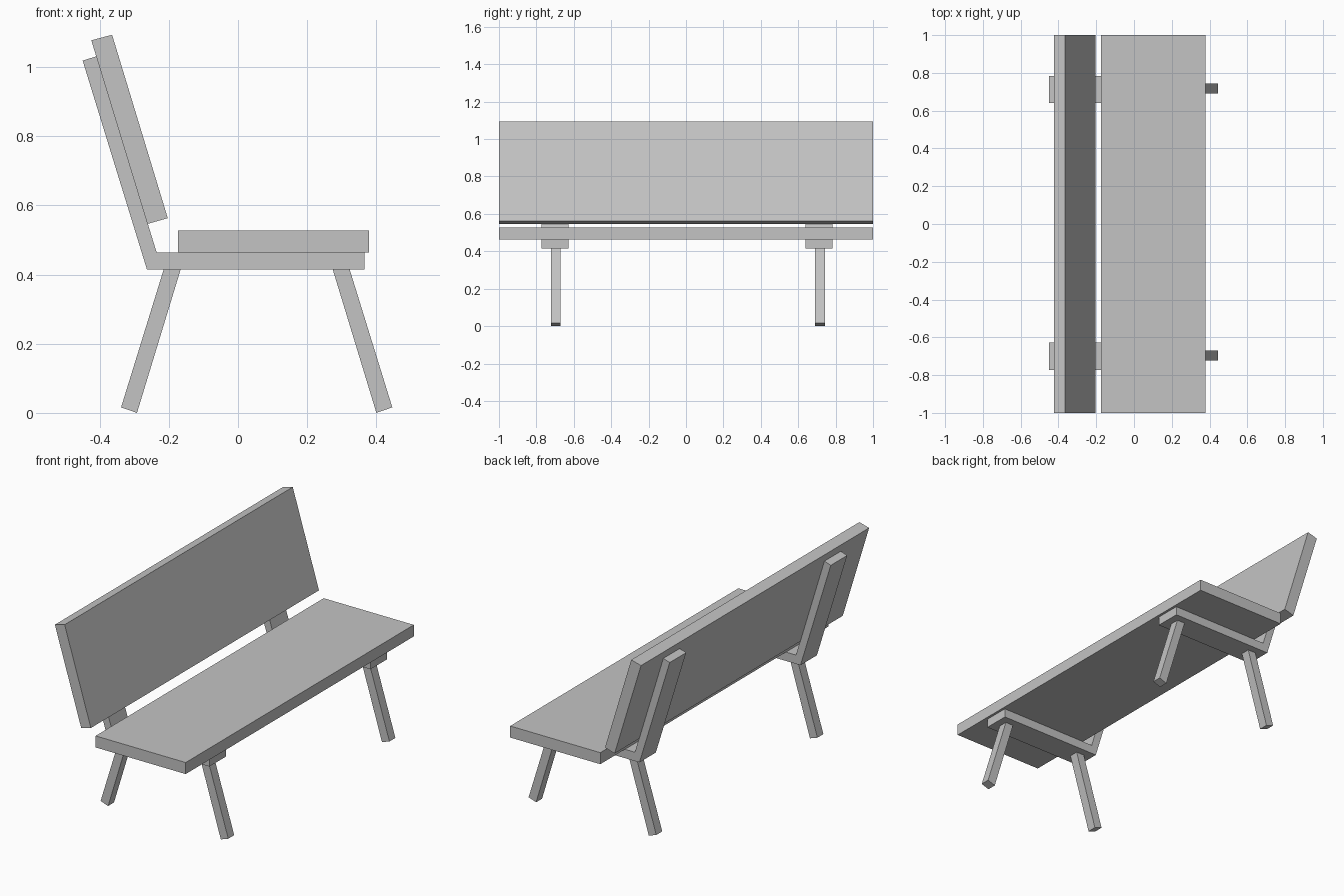
import bpy

cube = bpy.data.objects.get("Cube")
if cube:
    bpy.data.objects.remove(cube, do_unlink=True)

# Single plain grey
grey = bpy.data.materials.new("plain_grey")
grey.use_nodes = True
colour = (0.55, 0.55, 0.55, 1)
grey.diffuse_color = colour
grey.node_tree.nodes["Principled BSDF"].inputs["Base Color"].default_value = colour


def extrude_profile(name, profile, y0, y1):
    """Extrude a counter-clockwise (x, z) profile from y0 to y1."""
    n = len(profile)
    verts = [(x, y, z) for y in (y0, y1) for x, z in profile]
    faces = [tuple(range(n)), tuple(reversed(range(n, 2 * n)))]
    faces += [(i, i + n, (i + 1) % n + n, (i + 1) % n) for i in range(n)]
    mesh = bpy.data.meshes.new(name)
    mesh.from_pydata(verts, [], faces)
    mesh.materials.append(grey)
    obj = bpy.data.objects.new(name, mesh)
    bpy.context.collection.objects.link(obj)
    return obj


# Long planks
seat = [(-0.174, 0.463), (0.379, 0.463), (0.379, 0.527), (-0.174, 0.527)]
backrest = [(-0.262, 0.546), (-0.203, 0.563), (-0.364, 1.093), (-0.424, 1.077)]
extrude_profile("seat", seat, -1, 1)
extrude_profile("backrest", backrest, -1, 1)

# Bent supports and splayed legs at both ends
support = [(-0.263, 0.414), (0.365, 0.414), (0.365, 0.463),
           (-0.235, 0.463), (-0.409, 1.031), (-0.449, 1.018)]
front_leg = [(0.4, 0), (0.446, 0.016), (0.323, 0.414), (0.274, 0.414)]
LEG_CENTRE = 0.054
rear_leg = [(2 * LEG_CENTRE - x, z) for x, z in reversed(front_leg)]

for side, support_y, leg_y in (("right", -0.7, -0.696), ("left", 0.712, 0.717)):
    extrude_profile(f"support_{side}", support, support_y - 0.072, support_y + 0.072)
    for name, leg in (("front_leg", front_leg), ("rear_leg", rear_leg)):
        extrude_profile(f"{name}_{side}", leg, leg_y - 0.026, leg_y + 0.026)
